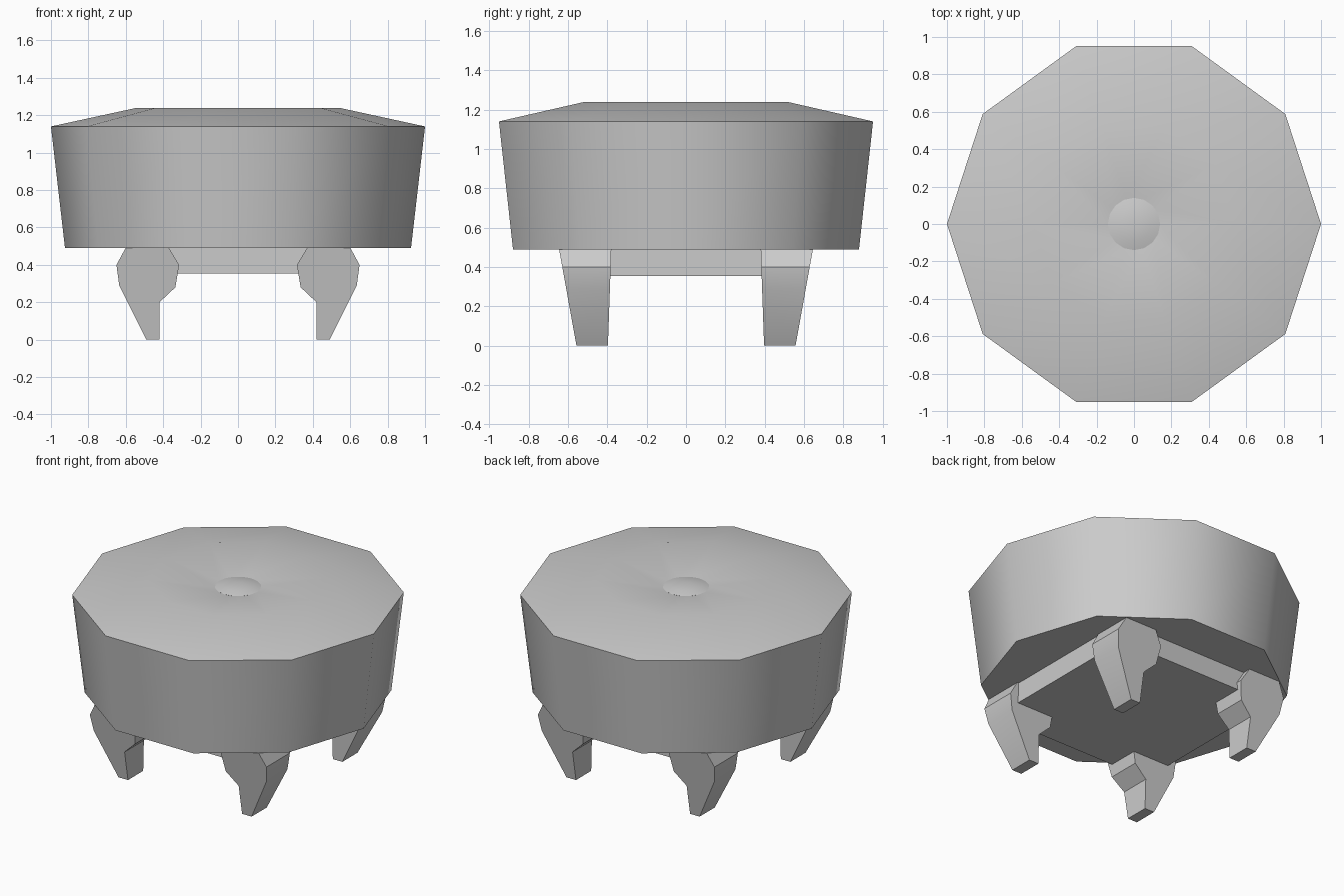
import bpy, bmesh
from math import cos, sin, tau, radians

if "Cube" in bpy.data.objects:
    bpy.data.objects.remove(bpy.data.objects["Cube"])


def finish(name, bm, smooth=None):
    bmesh.ops.recalc_face_normals(bm, faces=bm.faces[:])
    mesh = bpy.data.meshes.new(name)
    bm.to_mesh(mesh)
    bm.free()
    obj = bpy.data.objects.new(name, mesh)
    bpy.context.collection.objects.link(obj)
    if smooth:
        bpy.ops.object.select_all(action='DESELECT')
        obj.select_set(True)
        bpy.context.view_layer.objects.active = obj
        bpy.ops.object.shade_smooth_by_angle(angle=radians(smooth))
    return obj


def loft(bm, loops):
    """Skin a list of equal-length point loops and cap both ends."""
    rings = [[bm.verts.new(p) for p in loop] for loop in loops]
    n = len(rings[0])
    for a, b in zip(rings, rings[1:]):
        for i in range(n):
            j = (i + 1) % n
            bm.faces.new((a[i], a[j], b[j], b[i]))
    bm.faces.new(rings[0])
    bm.faces.new(rings[-1])


def turned(name, profile, sides, smooth):
    bm = bmesh.new()
    loft(bm, [[(r * cos(tau * i / sides), r * sin(tau * i / sides), z)
               for i in range(sides)] for r, z in profile])
    return finish(name, bm, smooth)


# Ten-sided padded seat with a shallow dip in the middle
turned("seat_cushion", [(0.925, 0.49), (1.0, 1.14), (0.54, 1.24),
                        (0.14, 1.187), (0.05, 1.18)], 10, 42)

# Tufting button in the dip
turned("seat_button", [(0.13, 1.175), (0.14, 1.188), (0.09, 1.2), (0.03, 1.205)], 16, 40)

# Square base slab under the cushion
bm = bmesh.new()
s = 0.59
square = [(-s, -s), (s, -s), (s, s), (-s, s)]
loft(bm, [[(x, y, z) for x, y in square] for z in (0.355, 0.492)])
finish("base_frame", bm)

# Carved legs: side profile in x-z, tapering in depth toward the foot
leg_profile = [(0.37, 0.492), (0.60, 0.492), (0.65, 0.40), (0.635, 0.29), (0.49, 0),
               (0.42, 0), (0.42, 0.20), (0.335, 0.28), (0.315, 0.40)]
for side, sx in (("left", -1), ("right", 1)):
    for end, sy in (("front", -1), ("back", 1)):
        bm = bmesh.new()
        inner = [(sx * x, sy * (0.397 - 0.035 * z), z) for x, z in leg_profile]
        outer = [(sx * x, sy * (0.557 + 0.18 * z), z) for x, z in leg_profile]
        loft(bm, [inner, outer])
        finish(f"{end}_{side}_leg", bm, 32)
